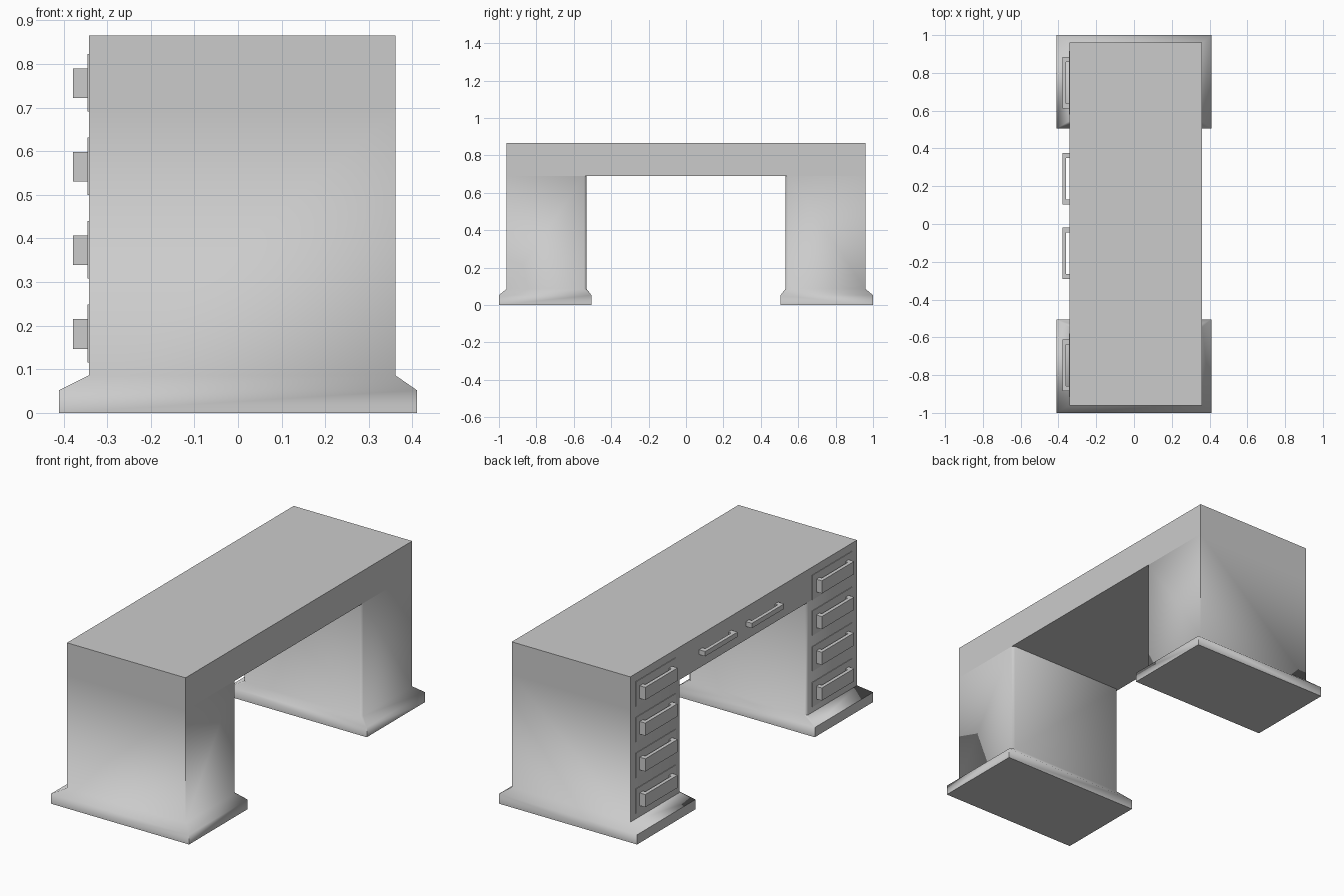
import bpy, bmesh

if "Cube" in bpy.data.objects:
    bpy.data.objects.remove(bpy.data.objects["Cube"])


def finish(bm, name, smooth=None):
    bmesh.ops.remove_doubles(bm, verts=bm.verts, dist=1e-5)
    bmesh.ops.recalc_face_normals(bm, faces=bm.faces)
    me = bpy.data.meshes.new(name)
    bm.to_mesh(me)
    bm.free()
    ob = bpy.data.objects.new(name, me)
    bpy.context.collection.objects.link(ob)
    if smooth:
        bpy.ops.object.select_all(action='DESELECT')
        ob.select_set(True)
        bpy.context.view_layer.objects.active = ob
        bpy.ops.object.shade_smooth_by_angle(angle=smooth)
    return ob


def add_box(bm, x0, x1, y0, y1, z0, z1):
    vs = bmesh.ops.create_cube(bm, size=1)['verts']
    for v in vs:
        v.co.x = x0 if v.co.x < 0 else x1
        v.co.y = y0 if v.co.y < 0 else y1
        v.co.z = z0 if v.co.z < 0 else z1


def ring(bm, s, x0, x1, yi, yo, c, z):
    # rectangle footprint whose two inner corners are chamfered by c
    pts = [(x0, yo), (x1, yo), (x1, yi + c), (x1 - c, yi), (x0 + c, yi), (x0, yi + c)]
    return [bm.verts.new((x, s * y, z)) for x, y in pts]


X0, X1, Y, TOP, BEAM = -0.342, 0.361, 0.96, 0.865, 0.69

# Desk body: two flared pedestals joined by the top slab
bm = bmesh.new()
for s in (1, -1):
    rings = [ring(bm, s, -0.41, 0.41, 0.505, 1.0, 0, 0),
             ring(bm, s, -0.41, 0.41, 0.505, 1.0, 0, 0.052),
             ring(bm, s, X0, X1, 0.532, Y, 0.013, 0.086),
             ring(bm, s, X0, X1, 0.532, Y, 0.013, BEAM)]
    bm.faces.new([rings[0][i] for i in (0, 1, 2, 5)])
    for a, b in zip(rings, rings[1:]):
        for i in range(6):
            j = (i + 1) % 6
            bm.faces.new((a[i], a[j], b[j], b[i]))
add_box(bm, X0, X1, -Y, Y, BEAM, TOP)
finish(bm, "desk_body", 1.0)


def handle(name, y0, y1, z0, z1):
    # U-shaped pull: profile in plan, extruded upwards
    xf, xi, xb, t = -0.378, -0.359, X0 + 0.002, 0.027
    pts = [(xb, y0), (xf, y0), (xf, y1), (xb, y1),
           (xb, y1 - t), (xi, y1 - t), (xi, y0 + t), (xb, y0 + t)]
    bm = bmesh.new()
    f = bm.faces.new([bm.verts.new((x, y, z0)) for x, y in pts])
    ext = bmesh.ops.extrude_face_region(bm, geom=[f])['geom']
    bmesh.ops.translate(bm, vec=(0, 0, z1 - z0),
                        verts=[g for g in ext if isinstance(g, bmesh.types.BMVert)])
    finish(bm, name)


# Pedestal drawers: four thin fronts with pulls on each side
for side, s in (("left", 1), ("right", -1)):
    for i in range(4):
        z = 0.181 + i * 0.1915
        bm = bmesh.new()
        yc = s * 0.7475
        add_box(bm, X0 - 0.003, X0 + 0.01, yc - 0.168, yc + 0.168, z - 0.065, z + 0.067)
        finish(bm, f"drawer_front_{side}_{i + 1}")
        handle(f"drawer_handle_{side}_{i + 1}", yc - 0.137, yc + 0.137, z - 0.034, z + 0.034)

# Slim pulls on the centre rail
for i, y in enumerate((0.24, -0.155)):
    handle(f"centre_handle_{i + 1}", y - 0.137, y + 0.137, 0.762, 0.788)
